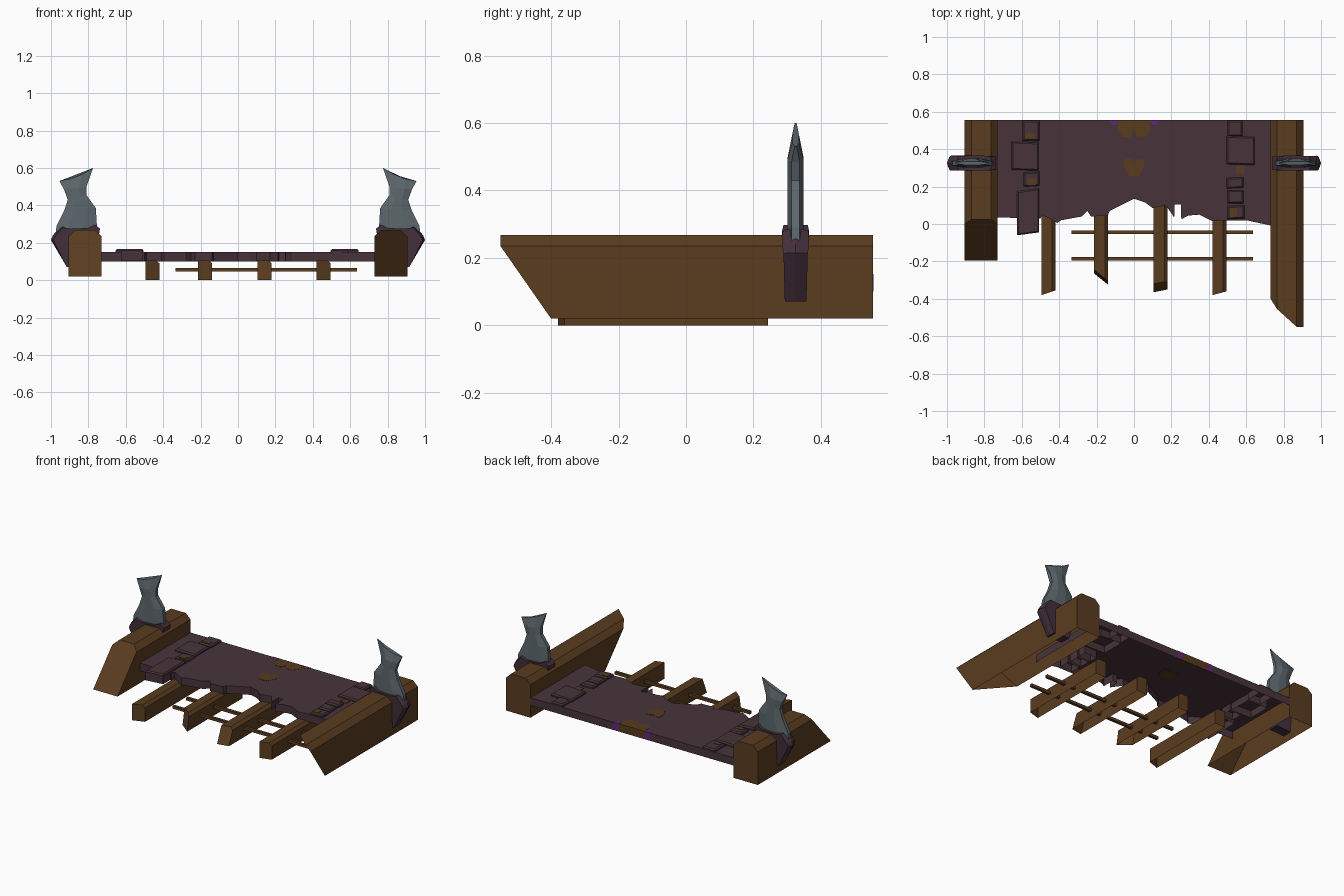
import bpy, bmesh, math
from mathutils import Vector


def material(name, rgb):
    m = bpy.data.materials.new(name)
    m.diffuse_color = (*rgb, 1)
    return m


WOOD = material("brown wood", (0.102, 0.045, 0.014))
STONE = material("dusky purple stone", (0.064, 0.034, 0.044))
COLLAR = material("dark purple collar", (0.057, 0.029, 0.044))
METAL = material("blue grey metal", (0.108, 0.138, 0.152))
RUST = material("rust brown", (0.100, 0.043, 0.013))
VIOLET = material("violet", (0.13, 0.02, 0.19))


def loft(name, rings, mat, open_bottom=False):
    """Solid through rings of equal length; open_bottom makes a shell without underside."""
    bm = bmesh.new()
    vs = [[bm.verts.new(p) for p in r] for r in rings]
    n = len(rings[0])
    for a, b in zip(vs, vs[1:]):
        for i in range(n):
            j = (i + 1) % n
            bm.faces.new((a[i], a[j], b[j], b[i]))
    bm.faces.new(vs[0][::-1])
    bm.faces.new(vs[-1])
    bmesh.ops.recalc_face_normals(bm, faces=bm.faces)
    bm.normal_update()
    if open_bottom:
        under = [f for f in bm.faces if f.normal.z < -0.95]
        bmesh.ops.delete(bm, geom=under, context='FACES')
    me = bpy.data.meshes.new(name)
    bm.to_mesh(me)
    bm.free()
    me.materials.append(mat)
    ob = bpy.data.objects.new(name, me)
    bpy.context.collection.objects.link(ob)
    return ob


def slab(name, outline, z0, z1, mat, open_bottom=False):
    return loft(name, [[(x, y, z) for x, y in outline] for z in (z0, z1)], mat, open_bottom)


def rect(x0, x1, y0, y1, skew=0.0):
    return [(x0, y0), (x1, y0 + skew), (x1, y1), (x0, y1 - skew)]


# side beams: chamfered section, each with its own broken end, hollow below
def beam(name, x0, x1, ends):
    sec = [(x0, 0.02), (x1, 0.02), (x1, 0.235), (x1 - 0.035, 0.268),
           (x0 + 0.035, 0.268), (x0, 0.235)]
    front = [(x, y, z) for (x, z), y in zip(sec, ends)]
    loft(name, [front, [(x, 0.555, z) for x, z in sec]], WOOD, True)


beam("left_beam", -0.905, -0.73, [-0.195, -0.195, 0.0, 0.025, 0.025, 0.0])
beam("right_beam", 0.73, 0.905, [-0.20, -0.40, -0.55, -0.55, -0.455, -0.40])

# deck with a ragged front edge, hollow below
edge = [(-0.74, 0.035), (-0.50, 0.03), (-0.49, 0.05), (-0.41, 0.005), (-0.39, 0.02),
        (-0.28, 0.04), (-0.25, 0.07), (-0.23, 0.04), (-0.14, 0.045), (-0.13, 0.07),
        (0, 0.135), (0.06, 0.115), (0.10, 0.085), (0.17, 0.10), (0.215, 0.035),
        (0.218, 0.105), (0.25, 0.105), (0.253, 0.025), (0.29, 0.045), (0.35, 0.05),
        (0.42, 0.015), (0.50, 0.02), (0.60, 0.02), (0.74, -0.01)]
slab("deck", edge + [(0.74, 0.555), (-0.74, 0.555)], 0.10, 0.15, STONE, True)

# raised paving along both sides, tops slightly tapered
tiles = [(-0.595, -0.505, 0.445, 0.553, 0.0), (-0.655, -0.51, 0.29, 0.435, -0.005),
         (-0.59, -0.505, 0.20, 0.28, 0.005), (-0.625, -0.507, -0.06, 0.19, 0.015),
         (0.50, 0.58, 0.47, 0.553, 0.0), (0.495, 0.645, 0.32, 0.465, -0.005),
         (0.495, 0.585, 0.19, 0.25, 0.004), (0.50, 0.585, 0.11, 0.18, 0.0),
         (0.50, 0.59, 0.025, 0.10, 0.005)]
for i, (x0, x1, y0, y1, k) in enumerate(tiles):
    low, t = rect(x0, x1, y0, y1, k), 0.007
    top = rect(x0 + t, x1 - t, y0 + t, y1 - t, k)
    loft(f"paving_{i}", [[(x, y, 0.103) for x, y in low], [(x, y, 0.158) for x, y in low],
                         [(x, y, 0.166) for x, y in top]], STONE, True)

# rust stains on paving and deck
for i, t in enumerate([(0.545, 0.59, 0.27, 0.31, 0.154), (0.51, 0.55, 0.035, 0.085, 0.168),
                       (-0.57, -0.525, 0.205, 0.24, 0.168), (-0.58, -0.53, 0.46, 0.485, 0.168)]):
    slab(f"paving_stain_{i}", rect(*t[:4]), t[4] - 0.005, t[4], RUST)
half_big = [(0, 0.50), (0.02, 0.465), (0.06, 0.465), (0.09, 0.505), (0.085, 0.535), (0.095, 0.555)]
half_small = [(0, 0.255), (0.03, 0.26), (0.055, 0.31), (0.05, 0.345), (0.02, 0.35), (0, 0.335)]
slab("deck_stain_back", half_big + [(-x, y) for x, y in half_big[:0:-1]], 0.147, 0.1515, RUST)
slab("deck_stain_middle", half_small + [(-x, y) for x, y in half_small[-2:0:-1]],
     0.147, 0.1515, RUST)
slab("back_edge_stain", rect(-0.095, 0.095, 0.551, 0.5562), 0.101, 0.1515, RUST)
for s, side in ((-1, "left"), (1, "right")):
    x0, x1 = sorted((s * 0.095, s * 0.135))
    tri = [(s * 0.092, 0.535), (s * 0.112, 0.528), (s * 0.135, 0.555), (s * 0.095, 0.555)]
    slab(side + "_violet_top", tri, 0.147, 0.1517, VIOLET)
    slab(side + "_violet_back", rect(x0, x1, 0.551, 0.5562), 0.101, 0.1517, VIOLET)

# joists: (left x, front y at left, front y at right, slant of the end)
for i, (x, ya, yb, slant) in enumerate([(-0.495, -0.38, -0.355, 0.0), (-0.213, -0.265, -0.325, 0.02),
                                        (0.105, -0.365, -0.35, 0.045), (0.42, -0.38, -0.36, 0.0)]):
    sec = [(x, 0.0), (x + 0.075, 0.0), (x + 0.075, 0.09), (x + 0.057, 0.106), (x, 0.106)]
    front = [(px, ya + (yb - ya) * (px - x) / 0.075 + slant * z / 0.106, z) for px, z in sec]
    loft(f"joist_{i}", [front, [(px, 0.243, z) for px, z in sec]], WOOD, True)

# thin cross rods
for i, y in enumerate((-0.045, -0.185)):
    slab(f"cross_rod_{i}", rect(-0.335, 0.637, y - 0.009, y + 0.009), 0.047, 0.065, WOOD)

# metal horns and their collars, mirrored
Y = 0.325
rows = [((0.975, 0.25), (0.755, 0.25)), ((0.97, 0.29), (0.755, 0.30)),
        ((0.93, 0.37), (0.76, 0.385)), ((0.91, 0.43), (0.81, 0.455)),
        ((0.93, 0.485), (0.81, 0.50)), ((0.955, 0.53), (0.775, 0.60))]
collar = [(0.80, 0.075, 0.032), (0.915, 0.07, 0.032), (1.0, 0.215, 0.036), (0.99, 0.24, 0.040),
          (0.945, 0.290, 0.038), (0.89, 0.275, 0.040), (0.80, 0.28, 0.040), (0.765, 0.298, 0.036),
          (0.738, 0.275, 0.036), (0.745, 0.235, 0.032)]
for s, side in ((-1, "left"), (1, "right")):
    rings = []
    for k, (a, b) in enumerate(rows):
        a, b = Vector(a), Vector(b)
        last = k == len(rows) - 1
        e, t = (0.003, 0.010) if last else (0.012, 0.024)
        sag = Vector((0, -0.012 if last else 0))
        p, q = a.lerp(b, 0.32) + sag, a.lerp(b, 0.68) + sag
        loop = [(a, -e), (p, -t), (q, -t), (b, -e), (b, e), (q, t), (p, t), (a, e)]
        rings.append([(s * v.x, Y + d, v.y) for v, d in loop])
    loft(side + "_horn", rings, METAL)
    # collar: narrower outline on both faces, pointed ridge along the middle
    inner = Vector((0.87, 0.2))
    ridge = [Vector((x, z)) for x, z, w in collar]
    sides = [v.lerp(inner, 0.10) if v.x > 0.93 else v for v in ridge]
    loft(side + "_collar", [[(s * v.x, Y + d * c[2], v.y) for v, c in zip(r, collar)]
                            for r, d in ((sides, -1), (ridge, 0), (sides, 1))], COLLAR)
